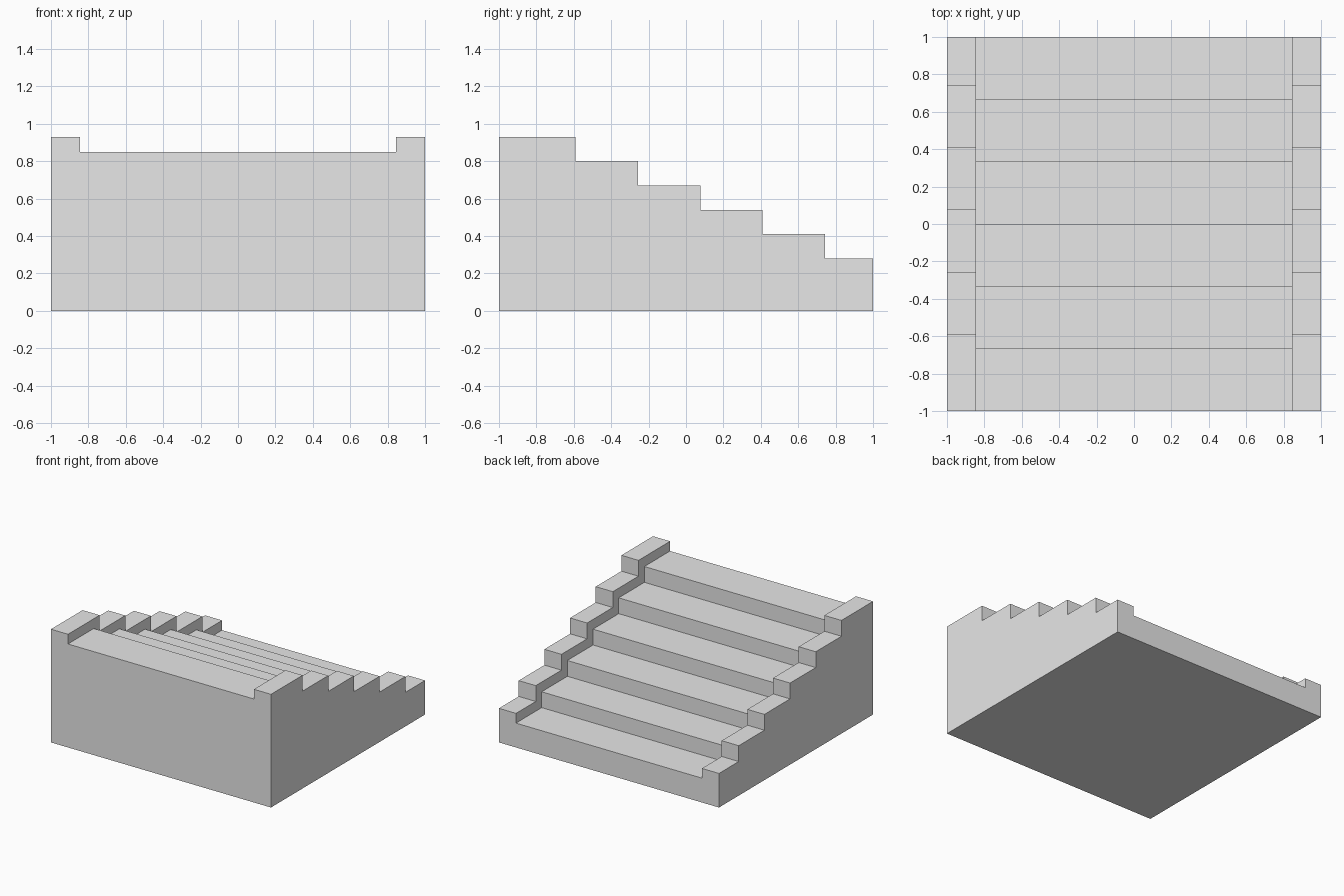
import bpy
import bmesh

cube = bpy.data.objects.get("Cube")
if cube:
    bpy.data.objects.remove(cube, do_unlink=True)

# Single plain grey
GREY = (0.8, 0.8, 0.8, 1.0)
grey = bpy.data.materials.new("plain grey")
grey.use_nodes = True
grey.diffuse_color = GREY
grey.node_tree.nodes["Principled BSDF"].inputs["Base Color"].default_value = GREY

STEPS = 6
RUN = 2 / STEPS
DROP = 0.13
INNER = 0.845


def stair_block(name, x0, x1, top, shift):
    """Extrude a stepped side profile, descending towards +y, from x0 to x1."""
    profile = [(-1, 0)]
    y = -1
    for i in range(STEPS):
        z = top - i * DROP
        profile.append((y, z))
        y = 1 if i == STEPS - 1 else -1 + shift + (i + 1) * RUN
        profile.append((y, z))
    profile.append((1, 0))

    bm = bmesh.new()
    face = bm.faces.new([bm.verts.new((x0, y, z)) for y, z in profile])
    result = bmesh.ops.extrude_face_region(bm, geom=[face])
    moved = [v for v in result["geom"] if isinstance(v, bmesh.types.BMVert)]
    bmesh.ops.translate(bm, verts=moved, vec=(x1 - x0, 0, 0))
    bmesh.ops.recalc_face_normals(bm, faces=bm.faces)
    mesh = bpy.data.meshes.new(name)
    bm.to_mesh(mesh)
    bm.free()
    mesh.materials.append(grey)
    obj = bpy.data.objects.new(name, mesh)
    bpy.context.collection.objects.link(obj)


# Wide flight of steps between two raised stepped side walls
stair_block("steps", -INNER, INNER, 0.85, 0)
stair_block("right_side_wall", -1, -INNER, 0.93, 0.077)
stair_block("left_side_wall", INNER, 1, 0.93, 0.077)
